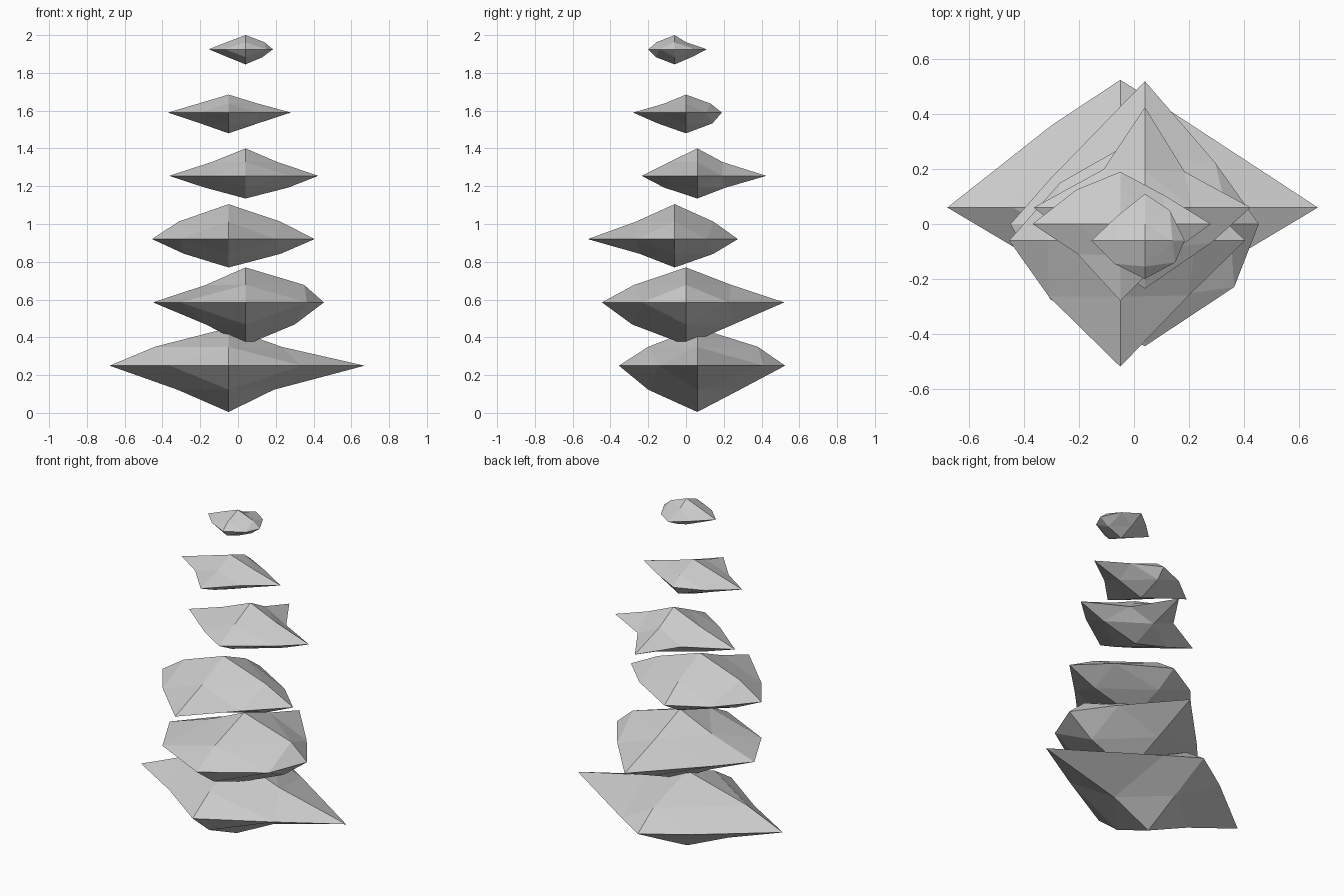
import bpy

if "Cube" in bpy.data.objects:
    bpy.data.objects.remove(bpy.data.objects["Cube"])

# Each stone is a faceted octahedron split once, around its own vertical axis.
# tips: east, north, west, south, top, bottom   corners: NE, NW, SW, SE on the equator
# upper / lower: how far the half-height points reach east, north, west, south
STONES = [
    dict(tips=(.67, .525, -.68, -.355, .45, .005),
         corners=((.135, .41), (-.30, .36), (-.36, -.13), (.335, -.14)),
         upper=(.23, .38, -.44, -.20), lower=(.19, .285, -.32, -.20)),
    dict(tips=(.455, .52, -.45, -.445, .77, .36),
         corners=((.295, .225), (-.305, .165), (-.305, -.275), (.365, -.23)),
         upper=(.35, .24, -.17, -.275), lower=(.30, .25, -.17, -.285)),
    dict(tips=(.405, .275, -.455, -.52, 1.105, .77),
         corners=((.23, .11), (-.27, .15), (-.31, -.265), (.20, -.26)),
         upper=(.225, .145, -.315, -.265), lower=(.225, .145, -.285, -.245)),
    dict(tips=(.425, .425, -.365, -.235, 1.40, 1.135),
         corners=((.185, .19), (-.11, .20), (-.13, -.13), (.28, -.07)),
         upper=(.21, .195, -.14, -.09), lower=(.265, .21, -.175, -.115)),
    dict(tips=(.28, .19, -.37, -.28, 1.685, 1.48),
         corners=((.11, .105), (-.21, .125), (-.205, -.11), (.10, -.13)),
         upper=(.105, .13, -.21, -.115), lower=(.105, .14, -.20, -.15)),
    dict(tips=(.185, .11, -.155, -.20, 2.0, 1.845),
         corners=((.13, .05), (-.06, .03), (-.07, -.145), (.15, -.14)),
         upper=(.14, 0, -.06, -.155), lower=(.13, .03, -.055, -.16)),
]


def build_stone(name, centre, tips, corners, upper, lower):
    cx, cy, cz = centre

    def on_axis(i, reach, z):
        return (reach, cy, z) if i % 2 == 0 else (cx, reach, z)

    top, bottom = tips[4:]
    verts = [on_axis(i, tips[i], cz) for i in range(4)]              # 0-3 tips
    verts += [(x, y, cz) for x, y in corners]                        # 4-7 corners
    verts += [on_axis(i, upper[i], cz + .5 * (top - cz)) for i in range(4)]
    verts += [on_axis(i, lower[i], cz + .52 * (bottom - cz)) for i in range(4)]
    verts += [(cx, cy, top), (cx, cy, bottom)]                       # 16, 17 poles

    faces = []
    for ring, pole, flip in ((8, 16, False), (12, 17, True)):
        for i in range(4):
            j = (i + 1) % 4
            a, b, c = ring + i, ring + j, 4 + i
            for f in ((i, c, a), (c, j, b), (c, b, a), (a, b, pole)):
                faces.append(f[::-1] if flip else f)
    mesh = bpy.data.meshes.new(name)
    mesh.from_pydata(verts, [], faces)
    mesh.update()
    obj = bpy.data.objects.new(name, mesh)
    bpy.context.collection.objects.link(obj)


# Stack of stones, bottom to top, with alternating side offsets
for n, stone in enumerate(STONES):
    centre = ((-.05, .04)[n % 2], (.06, 0, -.06)[n % 3], .25 + .335 * n)
    build_stone(f"stacked_stone_{n + 1}", centre, **stone)
